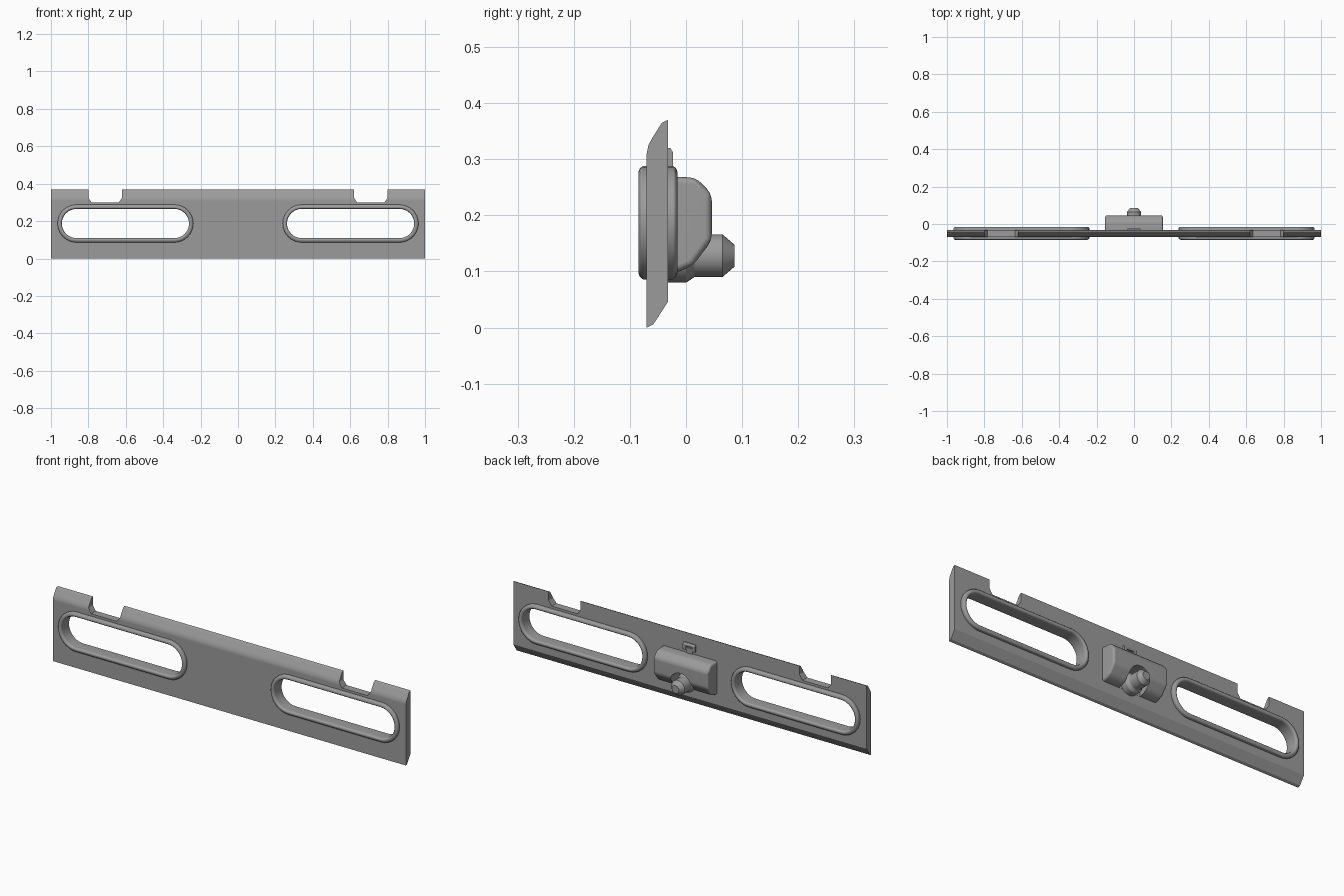
import bpy, bmesh, math
from mathutils import Vector

if "Cube" in bpy.data.objects:
    bpy.data.objects.remove(bpy.data.objects["Cube"])

grey = bpy.data.materials.new("satin_grey")
grey.use_nodes = True
grey.diffuse_color = (0.33, 0.33, 0.33, 1)
grey.node_tree.nodes["Principled BSDF"].inputs["Base Color"].default_value = (0.33, 0.33, 0.33, 1)


def loft(name, rings, closed=False):
    """Skin a list of equal-length point rings; cap the ends or close the loop."""
    bm = bmesh.new()
    loops = [[bm.verts.new(p) for p in ring] for ring in rings]
    n = len(rings[0])
    pairs = list(zip(loops, loops[1:]))
    if closed:
        pairs.append((loops[-1], loops[0]))
    else:
        bm.faces.new(loops[0])
        bm.faces.new(loops[-1])
    for a, b in pairs:
        for i in range(n):
            j = (i + 1) % n
            bm.faces.new((a[i], a[j], b[j], b[i]))
    bmesh.ops.recalc_face_normals(bm, faces=bm.faces)
    mesh = bpy.data.meshes.new(name)
    bm.to_mesh(mesh)
    bm.free()
    mesh.materials.append(grey)
    obj = bpy.data.objects.new(name, mesh)
    bpy.context.collection.objects.link(obj)
    return obj


def along_x(name, profile, x0, x1):
    return loft(name, [[(x, y, z) for y, z in profile] for x in (x0, x1)])


def along_y(name, outline, y0, y1):
    return loft(name, [[(x, y, z) for x, z in outline] for y in (y0, y1)])


def box(name, x, y0, y1, z0, z1):
    return along_x(name, [(y0, z0), (y1, z0), (y1, z1), (y0, z1)], -x, x)


def stadium(cx, cz, half, r, steps=16):
    pts = []
    for side in (1, -1):
        for i in range(steps + 1):
            a = math.pi * i / steps - math.pi / 2
            pts.append((cx + side * (half + r * math.cos(a)), cz + side * r * math.sin(a)))
    return pts


def turned(name, cz, profile, steps=32):
    angles = [2 * math.pi * i / steps for i in range(steps)]
    return loft(name, [[(r * math.cos(a), y, cz + r * math.sin(a)) for a in angles]
                       for r, y in profile])


def select(obj):
    bpy.ops.object.select_all(action="DESELECT")
    obj.select_set(True)
    bpy.context.view_layer.objects.active = obj


def cut(obj, cutter):
    mod = obj.modifiers.new("cut", "BOOLEAN")
    mod.operation, mod.solver, mod.object = "DIFFERENCE", "EXACT", cutter
    select(obj)
    bpy.ops.object.modifier_apply(modifier=mod.name)
    bpy.data.objects.remove(cutter)


def finish(obj, bevel=0, angle=30):
    select(obj)
    if bevel:
        mod = obj.modifiers.new("bevel", "BEVEL")
        mod.width, mod.segments, mod.limit_method = bevel, 3, "ANGLE"
        mod.angle_limit = math.radians(25)
        bpy.ops.object.modifier_apply(modifier=mod.name)
    bpy.ops.object.shade_smooth_by_angle(angle=math.radians(angle))
    mod = obj.modifiers.new("normals", "WEIGHTED_NORMAL")
    mod.keep_sharp = True


SLOT_X, SLOT_Z, SLOT_HALF = 0.602, 0.187, 0.262
MID_Y = -0.05

# Long bar with sloped top and bottom edges
bar = along_x("bar", [(-0.07, 0), (-0.058, 0.006), (-0.032, 0.046), (-0.032, 0.37),
                      (-0.043, 0.365), (-0.06, 0.338), (-0.067, 0.325), (-0.07, 0.31)], -1, 1)

for side, label in ((1, "left"), (-1, "right")):
    # Slot and top notch
    cut(bar, along_y("slot_cutter", stadium(side * SLOT_X, SLOT_Z, SLOT_HALF, 0.09), -0.2, 0.1))
    notch = [(0.62, 0.5), (0.62, 0.325), (0.637, 0.3), (0.783, 0.3), (0.8, 0.325), (0.8, 0.5)]
    cut(bar, along_y("notch_cutter", [(side * x, z) for x, z in notch], -0.2, 0.1))

    # Raised rounded rim lining the slot on both faces
    half = [(0.078, 0.024), (0.08, 0.031), (0.084, 0.035), (0.09, 0.035), (0.097, 0.032), (0.101, 0.027)]
    section = half + [(r, -d) for r, d in reversed(half)]
    rim = loft(label + "_slot_rim",
               [[(x, MID_Y + d, z) for x, z in stadium(side * SLOT_X, SLOT_Z, SLOT_HALF, r)]
                for r, d in section], closed=True)
    finish(rim, angle=50)
finish(bar)

# Rear housing with a round-topped recess for the knob
housing = along_x("housing", [(-0.04, 0.095), (-0.012, 0.1), (0.012, 0.11), (0.046, 0.155),
                              (0.046, 0.238), (0.018, 0.267), (-0.04, 0.27)], -0.155, 0.155)
finish(housing, bevel=0.012)
housing.modifiers.clear()
recess = [(0.06 * math.cos(math.pi * i / 16), 0.135 + 0.06 * math.sin(math.pi * i / 16))
          for i in range(17)] + [(-0.06, 0.02), (0.06, 0.02)]
cut(housing, along_y("recess_cutter", recess, -0.031, 0.2))
finish(housing)

# Turned knob on a wider collar
finish(turned("knob", 0.128, [(0.048, -0.04), (0.048, 0), (0.038, 0.015), (0.038, 0.065),
                              (0.02, 0.086)]))

# Small catch above the housing, with a sunken window
catch = along_x("catch", [(-0.04, 0.285), (-0.023, 0.285), (-0.023, 0.312), (-0.028, 0.32),
                          (-0.04, 0.32)], -0.035, 0.035)
cut(catch, box("window_cutter", 0.02, -0.031, 0, 0.27, 0.305))
finish(catch)
finish(box("catch_stem", 0.018, -0.04, -0.025, 0.255, 0.297))
